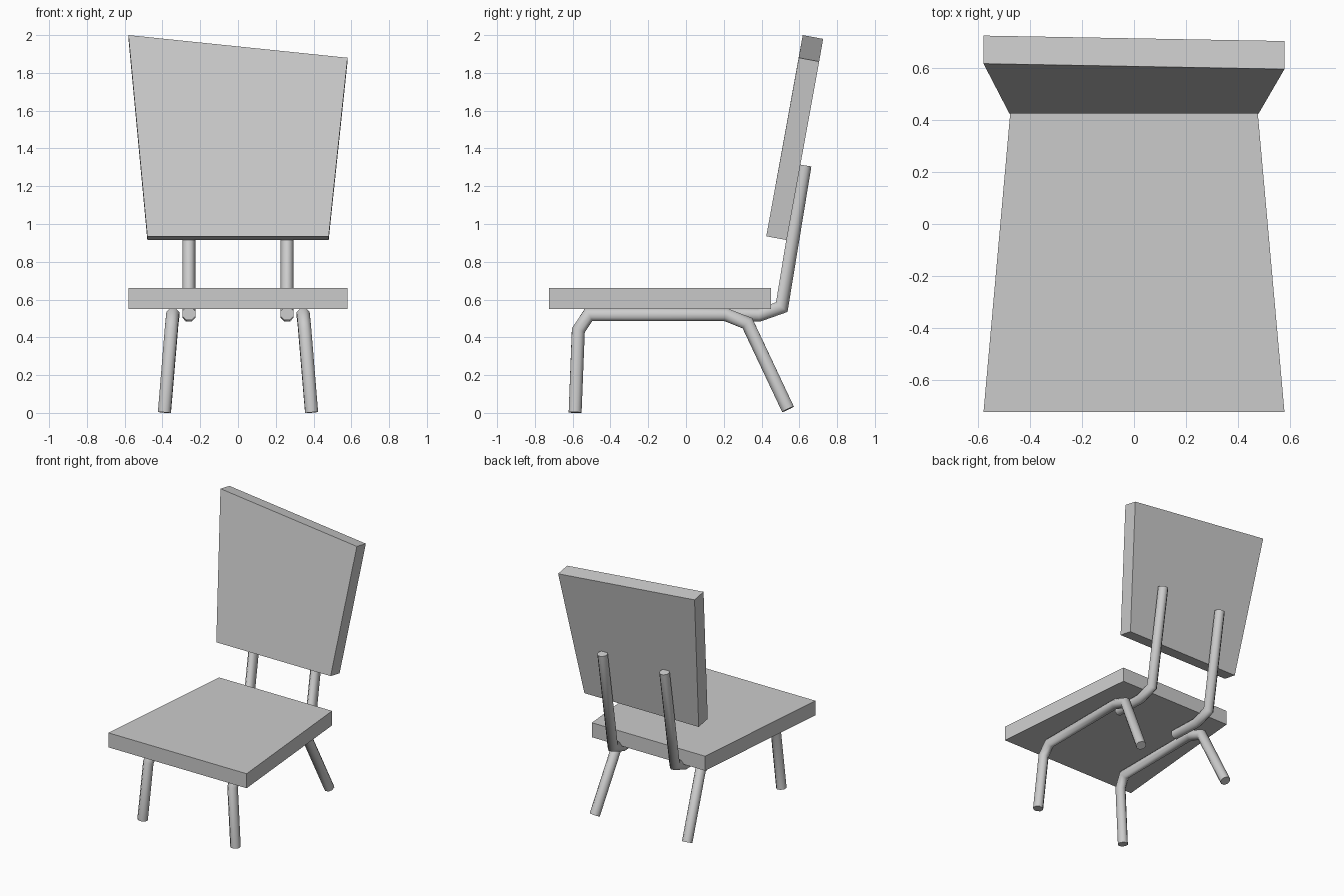
import bpy, bmesh, math
from mathutils import Vector

if "Cube" in bpy.data.objects:
    bpy.data.objects.remove(bpy.data.objects["Cube"])


def finish(name, bm, smooth=False):
    bmesh.ops.recalc_face_normals(bm, faces=bm.faces)
    mesh = bpy.data.meshes.new(name)
    bm.to_mesh(mesh)
    bm.free()
    ob = bpy.data.objects.new(name, mesh)
    bpy.context.collection.objects.link(ob)
    if smooth:
        bpy.ops.object.select_all(action='DESELECT')
        ob.select_set(True)
        bpy.context.view_layer.objects.active = ob
        bpy.ops.object.shade_smooth_by_angle(angle=math.radians(50))
    return ob


def slab(name, outline, offset):
    """Extrude a flat outline by an offset vector."""
    bm = bmesh.new()
    face = bm.faces.new([bm.verts.new(p) for p in outline])
    ext = bmesh.ops.extrude_face_region(bm, geom=[face], use_keep_orig=True)
    verts = [g for g in ext['geom'] if isinstance(g, bmesh.types.BMVert)]
    bmesh.ops.translate(bm, verts=verts, vec=offset)
    return finish(name, bm)


def mirrored_tube(name, path, radius=0.037, sides=8):
    """Mitred tube along a path, mirrored to the other side."""
    pts = [Vector(p) for p in path]
    dirs = [(b - a).normalized() for a, b in zip(pts, pts[1:])]
    bm = bmesh.new()
    rings = []
    for i, p in enumerate(pts):
        d0, d1 = dirs[max(i - 1, 0)], dirs[min(i, len(dirs) - 1)]
        t = (d0 + d1).normalized()
        side = (Vector((1, 0, 0)) - t * t.x).normalized()
        up = t.cross(side) / t.dot(d0)
        angles = [2 * math.pi * (k + 0.5) / sides for k in range(sides)]
        rings.append([bm.verts.new(p + radius * (side * math.cos(a) + up * math.sin(a)))
                      for a in angles])
    for r0, r1 in zip(rings, rings[1:]):
        for k in range(sides):
            n = (k + 1) % sides
            bm.faces.new((r0[k], r0[n], r1[n], r1[k]))
    bm.faces.new(rings[0])
    bm.faces.new(rings[-1])
    ob = finish(name, bm, smooth=True)
    ob.modifiers.new("mirror", 'MIRROR')
    return ob


# Seat: tapers towards the rear
slab("seat", [(-0.58, -0.725, 0.55), (0.58, -0.725, 0.55),
              (0.475, 0.45, 0.55), (-0.475, 0.45, 0.55)], (0, 0, 0.11))

# Backrest: leaning panel with a slanted top edge
slab("backrest", [(-0.48, 0.425, 0.935), (0.48, 0.425, 0.935),
                  (0.58, 0.597, 1.88), (-0.58, 0.618, 2.0)], (0, 0.108, -0.02))

# Leg frames: front leg, rail under the seat and raked rear leg
mirrored_tube("leg_frame", [(0.39, -0.587, 0.002), (0.354, -0.57, 0.437),
                            (0.345, -0.515, 0.52), (0.345, 0.21, 0.52),
                            (0.35, 0.325, 0.475), (0.388, 0.54, 0.019)])

# Backrest supports: bent up from under the seat
mirrored_tube("back_support", [(0.26, 0.14, 0.525), (0.26, 0.385, 0.517),
                               (0.26, 0.507, 0.56), (0.26, 0.63, 1.31)])
